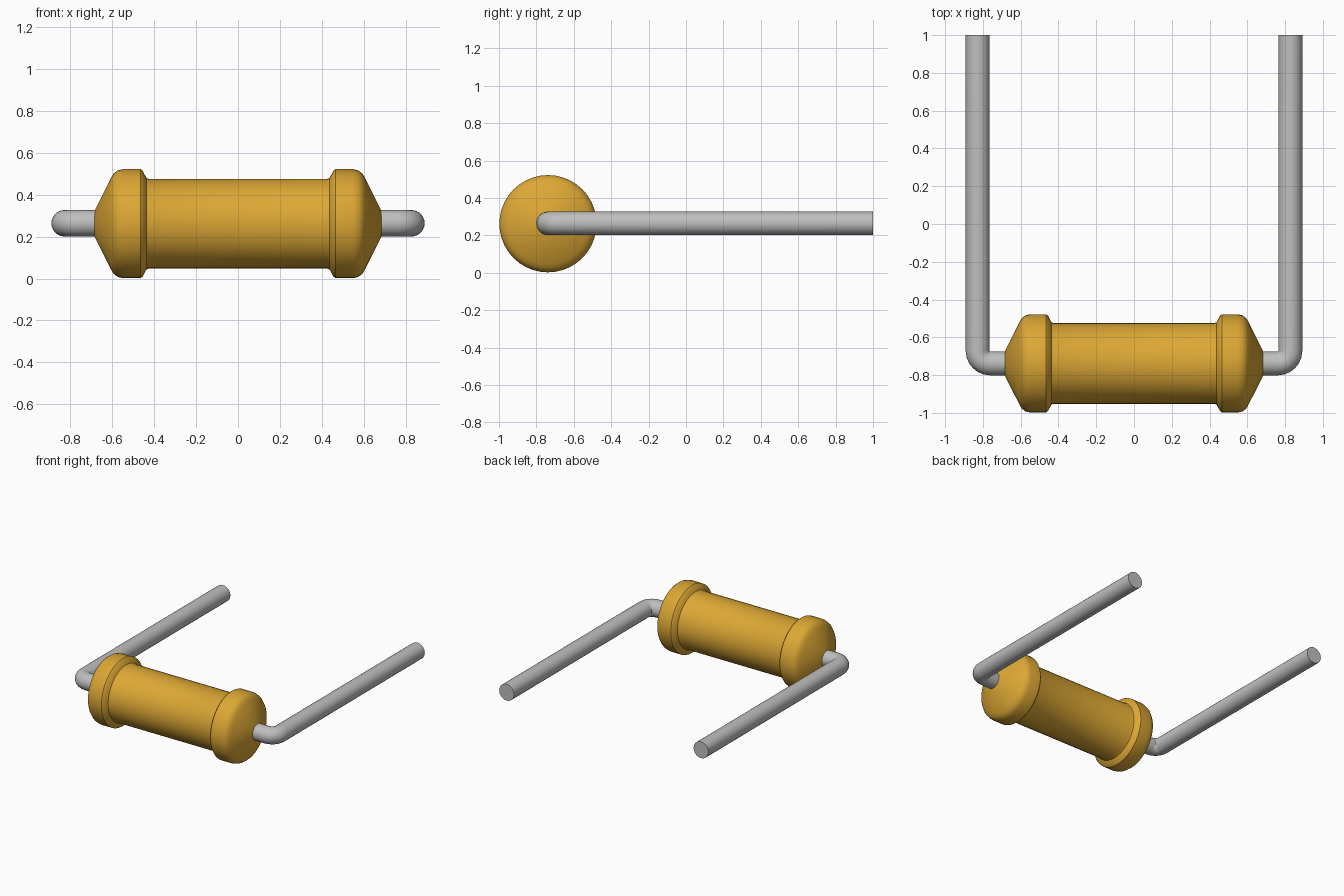
import bpy, bmesh, math
from mathutils import Vector

cube = bpy.data.objects.get("Cube")
if cube:
    bpy.data.objects.remove(cube, do_unlink=True)

AXIS_Y, AXIS_Z = -0.738, 0.262
LEAD_R = 0.063


def material(name, colour):
    m = bpy.data.materials.new(name)
    m.use_nodes = True
    m.diffuse_color = colour
    m.node_tree.nodes["Principled BSDF"].inputs["Base Color"].default_value = colour
    return m


def sweep(name, stations, sides, mat):
    """Skin circular rings given as (centre, tangent, radius)."""
    bm = bmesh.new()
    up, rings = Vector((0, 0, 1)), []
    for centre, tangent, radius in stations:
        side = up.cross(tangent)
        angles = [math.tau * i / sides for i in range(sides)]
        rings.append([bm.verts.new(centre + radius * (side * math.cos(a) + up * math.sin(a)))
                      for a in angles])
    for a, b in zip(rings, rings[1:]):
        for i in range(sides):
            j = (i + 1) % sides
            bm.faces.new((a[i], a[j], b[j], b[i]))
    bm.faces.new(rings[0])
    bm.faces.new(rings[-1])
    bmesh.ops.recalc_face_normals(bm, faces=bm.faces)
    mesh = bpy.data.meshes.new(name)
    bm.to_mesh(mesh)
    bm.free()
    mesh.materials.append(mat)
    obj = bpy.data.objects.new(name, mesh)
    bpy.context.collection.objects.link(obj)
    bpy.ops.object.select_all(action="DESELECT")
    obj.select_set(True)
    bpy.context.view_layer.objects.active = obj
    bpy.ops.object.shade_smooth_by_angle(angle=math.radians(35))
    return obj


gold = material("ochre coating", (0.72, 0.39, 0.035, 1))
metal = material("grey metal", (0.52, 0.52, 0.52, 1))

# Lathed body: slim barrel, stepped end caps with rounded shoulders and conical ends
half = [(0.425, 0.214), (0.437, 0.218), (0.455, 0.252), (0.465, 0.26), (0.55, 0.26),
        (0.575, 0.254), (0.594, 0.239), (0.607, 0.217), (0.684, 0.064)]
profile = [(-x, r) for x, r in reversed(half)] + half
sweep("resistor_body",
      [(Vector((x, AXIS_Y, AXIS_Z)), Vector((1, 0, 0)), r) for x, r in profile], 40, gold)

# Wire leads: short stub, tight bend, long straight run to the back
BEND, STEPS = 0.066, 6
for name, s in (("left_lead", 1), ("right_lead", -1)):
    stations = [(Vector((s * 0.64, AXIS_Y, AXIS_Z + 0.002)), Vector((s, 0, 0)), LEAD_R)]
    for i in range(STEPS + 1):
        a = math.pi / 2 * i / STEPS
        centre = Vector((s * (0.762 + BEND * math.sin(a)),
                         AXIS_Y + BEND * (1 - math.cos(a)), AXIS_Z + 0.002))
        stations.append((centre, Vector((s * math.cos(a), math.sin(a), 0)), LEAD_R))
    stations.append((Vector((s * 0.828, 1, AXIS_Z + 0.002)), Vector((0, 1, 0)), LEAD_R))
    sweep(name, stations, 28, metal)
